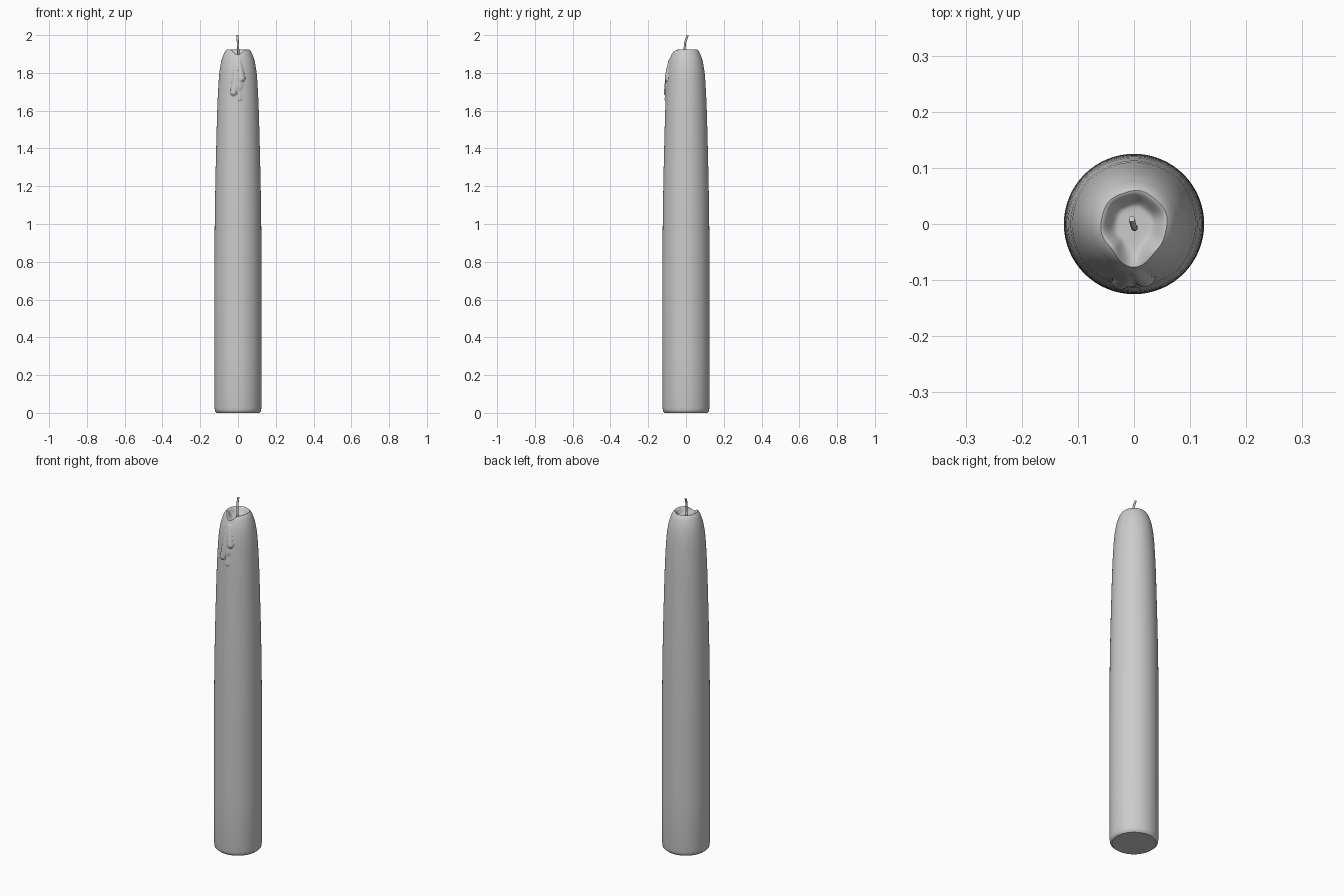
import bpy, bmesh, math
from mathutils import Vector

if "Cube" in bpy.data.objects:
    bpy.data.objects.remove(bpy.data.objects["Cube"])

SEG = 128
# taper profile: (height, radius)
PROFILE = [(0, .112), (.008, .121), (.03, .1245), (.6, .125), (1.0, .123), (1.2, .12),
           (1.4, .1155), (1.6, .110), (1.72, .1045), (1.8, .0985), (1.86, .0885),
           (1.9, .0755), (1.917, .066), (1.926, .057)]
# drips on the front: x/z start, x/z end, width, thickness
DRIPS = [(.004, 1.87, .02, 1.77, .018, .013), (-.008, 1.84, -.024, 1.695, .017, .014),
         (.0, 1.86, -.005, 1.73, .032, .007), (.004, 1.72, .008, 1.662, .013, .006)]


def slope(i):
    a, b = PROFILE[max(i - 1, 0)], PROFILE[min(i + 1, len(PROFILE) - 1)]
    return (b[1] - a[1]) / (b[0] - a[0])


def radius(z):
    if z < .6:
        for (z0, r0), (z1, r1) in zip(PROFILE, PROFILE[1:]):
            if z <= z1:
                return r0 + (r1 - r0) * (z - z0) / (z1 - z0)
    i = max(k for k in range(len(PROFILE) - 1) if PROFILE[k][0] <= z + 1e-9)
    (z0, r0), (z1, r1) = PROFILE[i], PROFILE[i + 1]
    h = z1 - z0
    t = min((z - z0) / h, 1)
    return (r0 * (1 + 2 * t) * (1 - t) ** 2 + slope(i) * h * t * (1 - t) ** 2
            + r1 * t * t * (3 - 2 * t) + slope(i + 1) * h * t * t * (t - 1))


def bump(x, z):
    best = 0
    for x0, z0, x1, z1, w, h in DRIPS:
        a, d = Vector((x0, z0)), Vector((x1 - x0, z1 - z0))
        p = Vector((x, z)) - a
        t = max(0, min(1, p.dot(d) / d.dot(d)))
        u = (p - d * t).length / (w * (.65 + .35 * t))
        if u < 1:
            best = max(best, h * (.35 + .65 * t) * (1 - u * u) ** .7)
    return best


def rim(a):
    # melted lip with a spill notch at the front
    d = (a + math.pi / 2 + math.pi) % (2 * math.pi) - math.pi
    return 1.925 - .027 * math.exp(-(d / .42) ** 2) - .002 * math.sin(3 * a + .6) ** 2


# candle body
bm = bmesh.new()
rings = []
angles = [2 * math.pi * i / SEG for i in range(SEG)]


def add_ring(fn):
    rings.append([bm.verts.new(fn(a)) for a in angles])


def wall(t):
    def point(a):
        z = 1.6 + (rim(a) - 1.6) * t
        r = radius(z)
        if math.sin(a) < 0:
            r += bump(r * math.cos(a), z)
        return r * math.cos(a), r * math.sin(a), z
    return point


def pool(k):
    def point(a):
        z = rim(a)
        r = radius(z) * k
        depth = min(1, (1 - k) / .5)
        z += (1.891 - z) * depth * depth * (3 - 2 * depth)
        return r * math.cos(a), r * math.sin(a), z
    return point


for z in (0, .008, .018, .03, .3, .6, .8, .9, 1.0, 1.1, 1.2, 1.3, 1.4, 1.5):
    add_ring(lambda a: (radius(z) * math.cos(a), radius(z) * math.sin(a), z))
for i in range(81):
    add_ring(wall(i / 80))
for k in (.95, .88, .8, .72, .64, .56, .48, .3, .12):
    add_ring(pool(k))
for lo, hi in zip(rings, rings[1:]):
    for i in range(SEG):
        j = (i + 1) % SEG
        bm.faces.new((lo[i], lo[j], hi[j], hi[i]))
bm.faces.new(rings[0][::-1])
bm.faces.new(rings[-1])
mesh = bpy.data.meshes.new("candle_body")
bm.to_mesh(mesh)
bm.free()
body = bpy.data.objects.new("candle_body", mesh)
bpy.context.collection.objects.link(body)
bpy.context.view_layer.objects.active = body
body.select_set(True)
bpy.ops.object.shade_smooth_by_angle(angle=math.radians(40))

# wick
curve = bpy.data.curves.new("wick", 'CURVE')
curve.dimensions = '3D'
curve.bevel_depth = .0055
curve.bevel_resolution = 3
curve.use_fill_caps = True
path = [(.001, -.006, 1.88), (.001, -.007, 1.93), (-.001, -.003, 1.965), (-.004, .009, 1.998)]
spline = curve.splines.new('BEZIER')
spline.bezier_points.add(len(path) - 1)
for p, co in zip(spline.bezier_points, path):
    p.co = co
    p.handle_left_type = p.handle_right_type = 'AUTO'
wick = bpy.data.objects.new("wick", curve)
bpy.context.collection.objects.link(wick)
